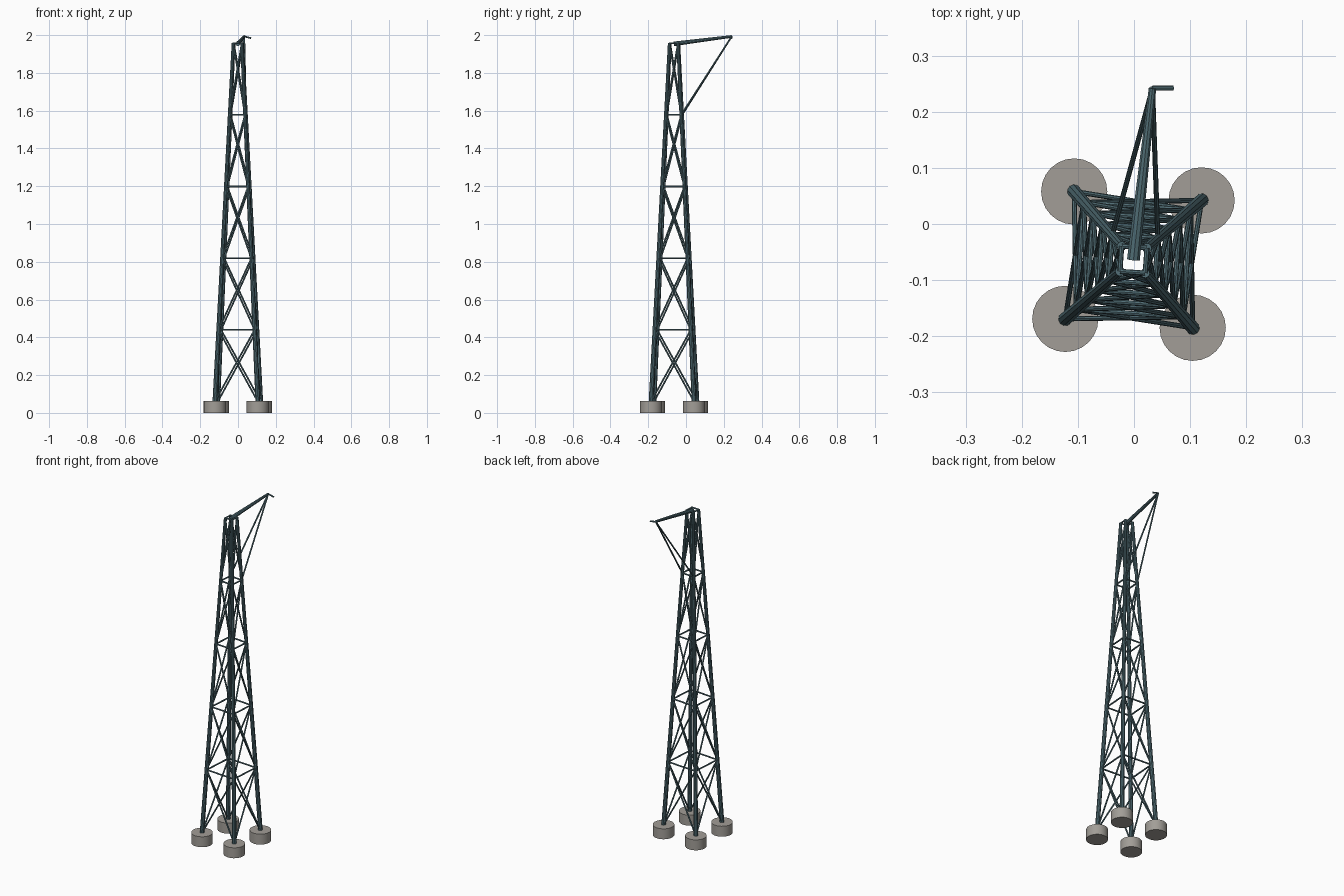
import bpy, bmesh, math
from mathutils import Vector, Matrix

if "Cube" in bpy.data.objects:
    bpy.data.objects.remove(bpy.data.objects["Cube"])


def material(name, color):
    m = bpy.data.materials.new(name)
    m.diffuse_color = color
    m.use_nodes = True
    m.node_tree.nodes["Principled BSDF"].inputs["Base Color"].default_value = m.diffuse_color
    return m


steel = material("painted_steel", (0.085, 0.16, 0.185, 1))
concrete = material("concrete", (0.36, 0.34, 0.31, 1))

CENTER = Vector((-0.001, -0.0635, 0))
TURN = Matrix.Rotation(math.radians(-4), 3, 'Z')
Z0, Z1, BAYS = 0.06, 1.957, 5
HALF0, HALF1 = 0.1138, 0.0225
SIGNS = [(-1, -1), (1, -1), (1, 1), (-1, 1)]


def node(i, level):
    """Point on leg i at a bay level."""
    t = level / BAYS
    h = HALF0 + (HALF1 - HALF0) * t
    sx, sy = SIGNS[i % 4]
    return CENTER + TURN @ Vector((sx * h, sy * h, Z0 + (Z1 - Z0) * t))


def rods(name, segments, mat, sides=8):
    """One object from (start, end, start radius, end radius) rods."""
    bm = bmesh.new()
    for a, b, r1, r2 in segments:
        d = b - a
        rot = d.to_track_quat('Z', 'Y').to_matrix().to_4x4()
        bmesh.ops.create_cone(bm, cap_ends=True, segments=sides, radius1=r1, radius2=r2,
                              depth=d.length, matrix=Matrix.Translation((a + b) / 2) @ rot)
    me = bpy.data.meshes.new(name)
    bm.to_mesh(me)
    bm.free()
    me.materials.append(mat)
    ob = bpy.data.objects.new(name, me)
    bpy.context.collection.objects.link(ob)
    ob.select_set(True)
    bpy.context.view_layer.objects.active = ob
    bpy.ops.object.shade_smooth_by_angle(angle=math.radians(35))
    ob.select_set(False)
    return ob


# Footings and tapered legs
for i in range(4):
    foot = node(i, 0)
    ground = Vector((foot.x, foot.y, 0))
    rods(f"footing_{i + 1}", [(ground, foot + Vector((0, 0, 0.003)), 0.059, 0.059)], concrete, 24)
    rods(f"leg_{i + 1}", [(foot, node(i, BAYS), 0.0125, 0.0085)], steel, 10)

# Horizontal rings and crossed bracing on each face
R = 0.0045
rods("horizontal_braces", [(node(i, k), node(i + 1, k), R, R)
                           for k in range(1, BAYS + 1) for i in range(4)], steel)
cross = []
for k in range(BAYS):
    for i in range(4):
        cross.append((node(i, k), node(i + 1, k + 1), R, R))
        cross.append((node(i + 1, k), node(i, k + 1), R, R))
rods("cross_braces", cross, steel)

# Boom, its two struts and the short end peg
tip = Vector((0.033, 0.242, 1.993))
rods("boom", [(CENTER + Vector((0, 0, Z1 - 0.003)), tip, 0.012, 0.007)], steel, 10)
rods("boom_struts", [(node(i, 4), tip, R, R) for i in (2, 3)], steel)
rods("end_peg", [(tip, Vector((0.07, 0.242, 1.984)), R, R)], steel)
